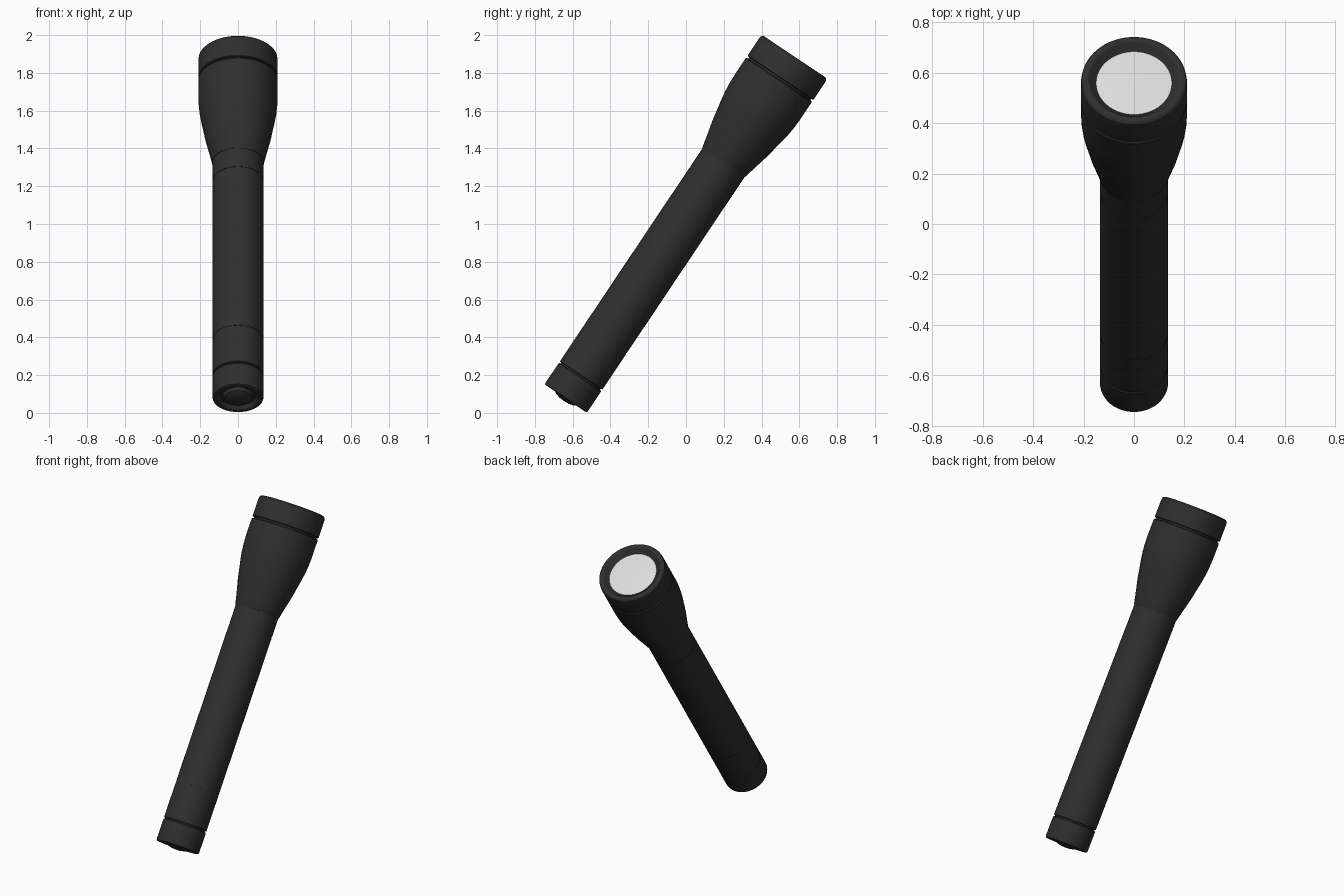
import bpy, bmesh, math
from mathutils import Matrix

if "Cube" in bpy.data.objects:
    bpy.data.objects.remove(bpy.data.objects["Cube"])

SEG = 72
TILT = Matrix.Translation((0, -0.637, 0.076)) @ Matrix.Rotation(-math.radians(33.8), 4, 'X')


def material(name, rgb):
    m = bpy.data.materials.new(name)
    m.diffuse_color = (*rgb, 1)
    m.use_nodes = True
    m.node_tree.nodes["Principled BSDF"].inputs["Base Color"].default_value = m.diffuse_color
    return m


black = material("black metal", (0.028, 0.028, 0.028))
glass = material("pale lens", (0.72, 0.72, 0.72))


def lathe(name, profile, mat, angle=28):
    """Spin (radius, height) points about the torch axis, then tilt."""
    bm = bmesh.new()
    rings = []
    for r, h in profile:
        if r < 1e-5:
            rings.append([bm.verts.new((0, 0, h))])
        else:
            rings.append([bm.verts.new((r * math.cos(2 * math.pi * i / SEG),
                                        r * math.sin(2 * math.pi * i / SEG), h))
                          for i in range(SEG)])
    for a, b in zip(rings, rings[1:]):
        for i in range(SEG):
            j = (i + 1) % SEG
            quad = [a[i % len(a)], a[j % len(a)], b[j % len(b)], b[i % len(b)]]
            bm.faces.new(list(dict.fromkeys(quad)))
    bmesh.ops.recalc_face_normals(bm, faces=bm.faces[:])
    bm.transform(TILT)
    me = bpy.data.meshes.new(name)
    bm.to_mesh(me)
    bm.free()
    me.materials.append(mat)
    ob = bpy.data.objects.new(name, me)
    bpy.context.collection.objects.link(ob)
    bpy.ops.object.select_all(action='DESELECT')
    ob.select_set(True)
    bpy.context.view_layer.objects.active = ob
    bpy.ops.object.shade_smooth_by_angle(angle=math.radians(angle))
    return ob


# tail cap with rounded rim and shallow recess
lathe("tail_cap", [(0, 0.02), (0.095, 0.02), (0.105, 0.004), (0.112, 0), (0.128, 0),
                   (0.133, 0.003), (0.135, 0.01), (0.135, 0.134), (0.132, 0.138), (0, 0.138)], black)

# domed rubber switch in the tail
lathe("tail_button", [(0, -0.016), (0.03, -0.014), (0.055, -0.008), (0.072, 0.002),
                      (0.08, 0.02), (0.08, 0.03), (0, 0.03)], black)

# barrel with fine seams at the grip ends
seams = [(0.375, 0.003), (1.385, 0.003)]
barrel = [(0, 0.13), (0.126, 0.13), (0.126, 0.146), (0.135, 0.148)]
for h, d in seams:
    barrel += [(0.135, h - d), (0.133, h - d), (0.133, h + d), (0.135, h + d)]
barrel += [(0.135, 1.53), (0, 1.53)]
lathe("barrel", barrel, black)

# flared head
lathe("head", [(0, 1.505), (0.137, 1.505), (0.139, 1.51), (0.15, 1.56), (0.162, 1.61),
               (0.174, 1.66), (0.185, 1.72), (0.195, 1.77), (0.203, 1.82), (0.208, 1.87),
               (0.21, 1.92), (0.21, 2.028), (0.207, 2.032), (0.198, 2.032),
               (0.198, 2.06), (0, 2.06)], black)

# bezel ring around the lens
lathe("bezel", [(0.15, 2.042), (0.206, 2.042), (0.21, 2.046), (0.21, 2.155), (0.208, 2.168),
                (0.202, 2.175), (0.195, 2.178), (0.182, 2.178), (0.175, 2.174),
                (0.165, 2.16), (0.15, 2.15), (0.15, 2.042)], black)

# slightly domed lens
lathe("lens", [(0, 2.11), (0.152, 2.11), (0.152, 2.15), (0.1, 2.155), (0.05, 2.158), (0, 2.159)], glass)
